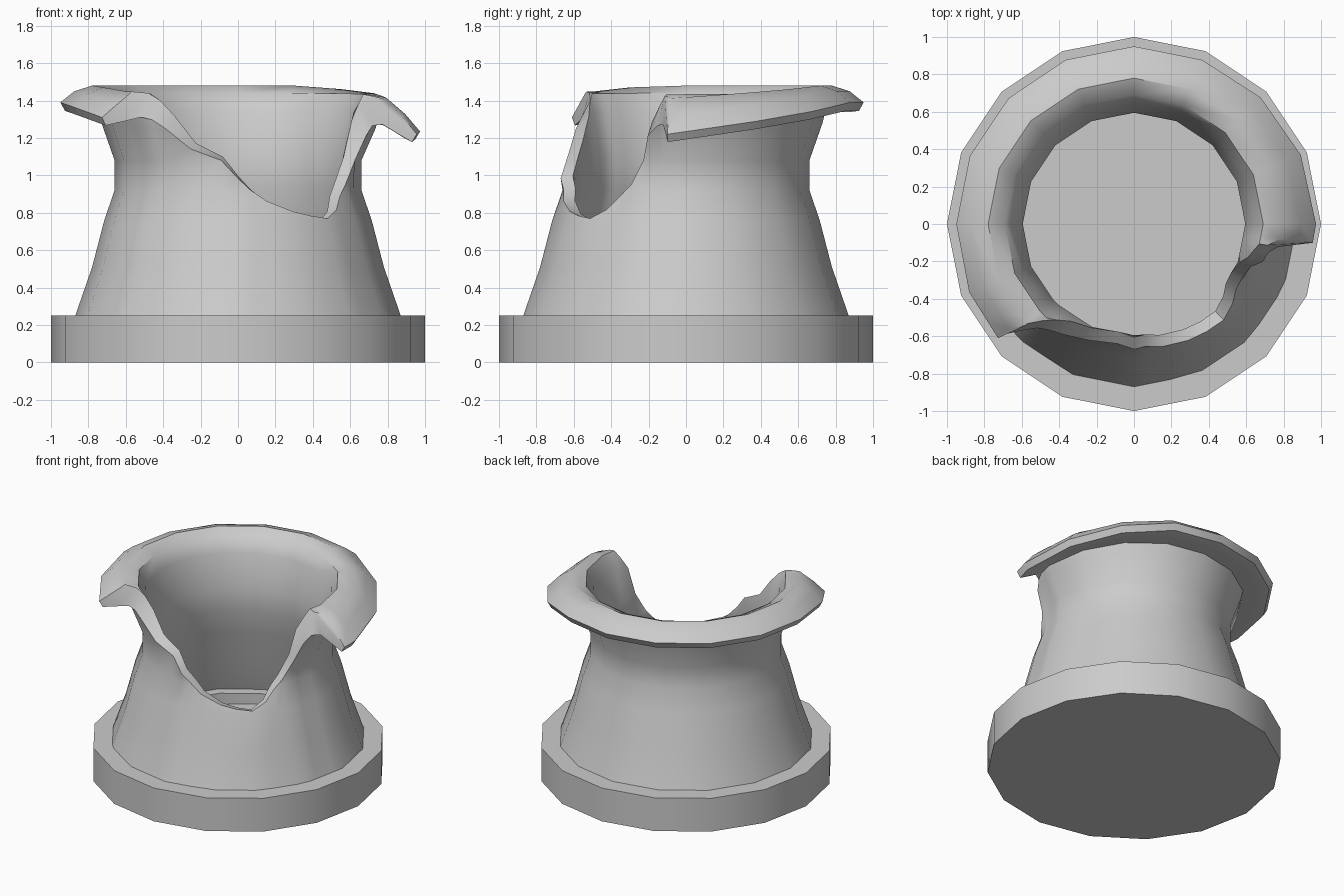
import bpy, bmesh, math, random

if "Cube" in bpy.data.objects:
    bpy.data.objects.remove(bpy.data.objects["Cube"])

random.seed(4)
STEP = 22.5


def on_polygon(angle, r):
    """Radius of a 16-sided outline whose corners lie at r."""
    off = angle % STEP - STEP / 2
    return r * math.cos(math.radians(STEP / 2)) / math.cos(math.radians(off))


def polar(angle, r, z):
    r = on_polygon(angle, r)
    a = math.radians(angle)
    return (r * math.cos(a), r * math.sin(a), z)


def finish(bm, name, angle):
    bmesh.ops.remove_doubles(bm, verts=bm.verts, dist=0.0005)
    bmesh.ops.dissolve_degenerate(bm, edges=bm.edges, dist=0.0005)
    bmesh.ops.recalc_face_normals(bm, faces=bm.faces)
    me = bpy.data.meshes.new(name)
    bm.to_mesh(me)
    bm.free()
    ob = bpy.data.objects.new(name, me)
    bpy.context.collection.objects.link(ob)
    bpy.ops.object.select_all(action='DESELECT')
    ob.select_set(True)
    bpy.context.view_layer.objects.active = ob
    bpy.ops.object.shade_smooth_by_angle(angle=math.radians(angle))


def skin(rings, name, angle):
    """Join closed section loops arranged around the axis."""
    bm = bmesh.new()
    cols = [[bm.verts.new(p) for p in ring] for ring in rings]
    n = len(cols[0])
    for i, a in enumerate(cols):
        b = cols[(i + 1) % len(cols)]
        for j in range(n):
            k = (j + 1) % n
            bm.faces.new((a[j], b[j], b[k], a[k]))
    finish(bm, name, angle)


# Base: round slab with a shallow recessed floor
section = [(0, 0), (1, 0), (1, 0.25), (0.72, 0.25), (0.72, 0.17), (0, 0.17)]
skin([[polar(i * STEP, r, z) for r, z in section] for i in range(16)], "base", 30)

# Vessel wall: paired outer / inner points from foot to curled lip
outer = [(.87, .25), (.78, .51), (.715, .76), (.66, .92), (.66, 1.08),
         (.73, 1.28), (.745, 1.34), (.83, 1.34), (.89, 1.34), (.925, 1.345)]
inner = [(.79, .25), (.72, .46), (.65, .74), (.595, .93), (.595, 1.10),
         (.645, 1.34), (.69, 1.44), (.78, 1.48), (.875, 1.45), (.95, 1.39)]

# Where the wall is broken off: (angle, position along the profile)
break_line = [(214, 9), (220, 9), (223, 7.2), (227, 6.3), (231, 5.6), (237, 4.9),
              (248, 4.3), (262, 4.0), (270, 3.4), (276, 3.0), (283, 2.65),
              (295, 2.3), (304, 2.15), (313, 2.06), (321, 2.35), (327, 2.8),
              (333, 3.2), (340, 4.0), (343.5, 4.8), (348, 5.4), (351, 6.4), (354, 9)]
columns = [(i * STEP, 9) for i in range(10)] + break_line


def sample(profile, t):
    i = min(int(t), len(profile) - 2)
    f = t - i
    (r0, z0), (r1, z1) = profile[i], profile[i + 1]
    return r0 + (r1 - r0) * f, z0 + (z1 - z0) * f


def bend(angle, r, z):
    """Sag the lip towards both ends of the break."""
    if z > 1.2:
        a = (angle + 90) % 360 - 90
        right = 0.17 * max(0, min(1, (65 - a) / 71)) if a < 65 else 0
        left = 0.08 * max(0, min(1, (a - 195) / 25))
        w = max(0, min(1, (r - 0.68) / 0.25))
        sag = (right + left) * w
        r += 0.15 * sag
        z -= sag
    return r, z


rings = []
for angle, end in columns:
    jag = random.uniform(-0.012, 0.012) if end < 9 else 0
    loop = []
    for profile, order in ((outer, range(10)), (inner, range(9, -1, -1))):
        for i in order:
            r, z = bend(angle, *sample(profile, min(i, end)))
            if i >= end:
                r += jag
            loop.append(polar(angle, r, z))
    rings.append(loop)
skin(rings, "broken_vessel_wall", 42)
